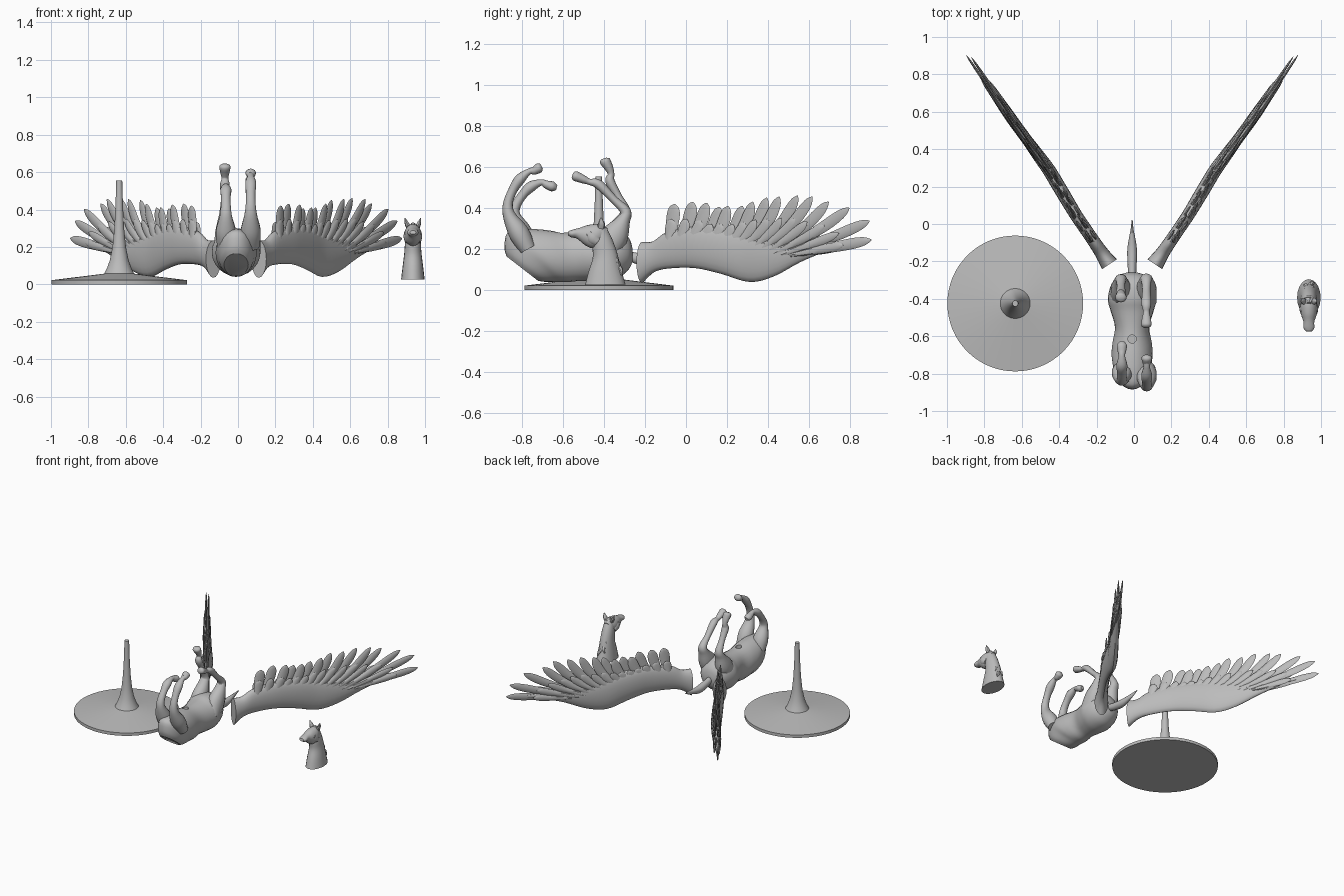
import bpy, bmesh, math
from mathutils import Vector

if "Cube" in bpy.data.objects:
    bpy.data.objects.remove(bpy.data.objects["Cube"])

grey = bpy.data.materials.new("plain grey")
grey.use_nodes = True
grey.diffuse_color = (0.5, 0.5, 0.5, 1)
grey.node_tree.nodes["Principled BSDF"].inputs["Base Color"].default_value = grey.diffuse_color

MID = -0.01          # x of the body's centre line
X = Vector((1, 0, 0))


def smooth(rows, n=4):
    """Catmull-Rom interpolation between rows of numbers."""
    out = []
    for i in range(len(rows) - 1):
        a, b, c, d = (rows[max(i - 1, 0)], rows[i], rows[i + 1], rows[min(i + 2, len(rows) - 1)])
        for k in range(n):
            t = k / n
            out.append([q + 0.5 * t * (r - p + t * (2 * p - 5 * q + 4 * r - s + t * (3 * (q - r) + s - p)))
                        for p, q, r, s in zip(a, b, c, d)])
    return out + [list(rows[-1])]


def lerp_table(table, y):
    for (y0, v0), (y1, v1) in zip(table, table[1:]):
        if y <= y1:
            return v0 + (v1 - v0) * (y - y0) / (y1 - y0)
    return table[-1][1]


def loft(bm, rings):
    """Skin a list of closed rings and cap both ends."""
    vs = [[bm.verts.new(p) for p in r] for r in rings]
    n = len(rings[0])
    for a, b in zip(vs, vs[1:]):
        for i in range(n):
            bm.faces.new((a[i], a[(i + 1) % n], b[(i + 1) % n], b[i]))
    bm.faces.new(vs[0])
    bm.faces.new(vs[-1])


def oval(centre, u, v, n):
    return [centre + u * math.cos(math.tau * i / n) + v * math.sin(math.tau * i / n) for i in range(n)]


def hull(bm, rows, cx, n=24, steps=4):
    """Rows: two opposite points (y, z, y, z) and a half width."""
    rings = []
    for y0, z0, y1, z1, w in smooth(rows, steps):
        a, b = Vector((cx, y0, z0)), Vector((cx, y1, z1))
        rings.append(oval((a + b) / 2, (a - b) / 2, X * w, n))
    loft(bm, rings)


def limb(bm, rows, side=X, n=12, steps=4):
    """Rows: x, y, z, half width in the plane, half width along side."""
    rows = smooth(rows, steps)
    pts = [Vector(r[:3]) for r in rows]
    rings = []
    for i, r in enumerate(rows):
        tangent = pts[min(i + 1, len(pts) - 1)] - pts[max(i - 1, 0)]
        across = tangent.cross(side).normalized()
        rings.append(oval(pts[i], across * r[3], side * r[4], n))
    loft(bm, rings)


def finish(bm, name, angle=40):
    bmesh.ops.recalc_face_normals(bm, faces=bm.faces)
    mesh = bpy.data.meshes.new(name)
    bm.to_mesh(mesh)
    bm.free()
    mesh.materials.append(grey)
    ob = bpy.data.objects.new(name, mesh)
    bpy.context.collection.objects.link(ob)
    bpy.ops.object.select_all(action='DESELECT')
    ob.select_set(True)
    bpy.context.view_layer.objects.active = ob
    bpy.ops.object.shade_smooth_by_angle(angle=math.radians(angle))
    return ob


# Display stand: shallow disc with a flared stem
bm = bmesh.new()
profile = [(0.363, 0), (0.363, 0.022), (0.08, 0.057), (0.066, 0.085), (0.05, 0.13),
           (0.036, 0.2), (0.026, 0.3), (0.02, 0.42), (0.016, 0.555)]
loft(bm, [oval(Vector((-0.635, -0.425, z)), X * r, Vector((0, r, 0)), 64) for r, z in profile])
finish(bm, "display_stand", 30)

# Body lying on its back, cut flat at the neck
bm = bmesh.new()
hull(bm, [(-.875, .165, -.72, .045, .065), (-.885, .21, -.68, .04, .085), (-.87, .28, -.63, .04, .1),
          (-.80, .298, -.60, .04, .11), (-.70, .295, -.57, .04, .105), (-.58, .28, -.52, .045, .092),
          (-.47, .285, -.46, .045, .115), (-.40, .30, -.40, .045, .13), (-.32, .29, -.33, .06, .112),
          (-.275, .25, -.28, .1, .075), (-.26, .2, -.26, .14, .03)], MID)
body = finish(bm, "body", 35)

# Round socket in the belly
bpy.ops.mesh.primitive_cylinder_add(vertices=24, radius=0.022, depth=0.2, location=(MID, -0.615, 0.31))
cutter = bpy.context.object
cutter.name = "socket_cutter"
cutter.hide_render = True
cutter.data.materials.append(grey)
mod = body.modifiers.new("socket", 'BOOLEAN')
mod.operation = 'DIFFERENCE'
mod.object = cutter
bpy.context.view_layer.objects.active = body
bpy.ops.object.modifier_apply(modifier=mod.name)
bpy.data.objects.remove(cutter)

# Legs: y, z, radius along each limb, ending in a rounded hoof
legs = {
    "front_left_leg": (.068, [(-.77, .20, .04), (-.815, .28, .05), (-.86, .36, .032), (-.868, .42, .024),
                              (-.845, .485, .022), (-.81, .54, .026), (-.765, .578, .015), (-.74, .582, .02),
                              (-.715, .597, .024), (-.703, .603, .012)]),
    "front_right_leg": (-.065, [(-.77, .20, .04), (-.80, .28, .05), (-.835, .36, .03), (-.83, .41, .024),
                                (-.795, .465, .022), (-.755, .505, .026), (-.705, .525, .015), (-.68, .515, .02),
                                (-.65, .505, .024), (-.63, .50, .012)]),
    "hind_left_leg": (.066, [(-.41, .17, .06), (-.35, .26, .068), (-.305, .34, .034), (-.295, .385, .026),
                             (-.35, .44, .019), (-.425, .515, .023), (-.47, .528, .015), (-.50, .54, .02),
                             (-.54, .557, .024), (-.553, .562, .012)]),
    "hind_right_leg": (-.07, [(-.41, .17, .06), (-.35, .26, .068), (-.31, .34, .034), (-.295, .385, .026),
                              (-.33, .455, .019), (-.37, .53, .023), (-.365, .565, .016), (-.375, .595, .021),
                              (-.395, .63, .026), (-.40, .642, .013)]),
}
for name, (x, path) in legs.items():
    bm = bmesh.new()
    limb(bm, [(x, y, z, r, min(r * 1.15, .055)) for y, z, r in path], n=14)
    finish(bm, name, 50)

# Tail
bm = bmesh.new()
limb(bm, [(MID, -.29, .17, .022, .02), (MID, -.22, .15, .028, .024), (MID, -.14, .14, .027, .026),
          (MID, -.07, .15, .018, .016), (MID, -.03, .158, .014, .008), (MID, .02, .17, .003, .003)])
finish(bm, "tail")

# Head on its upright neck
HX = 0.935
bm = bmesh.new()
hull(bm, [(-.492, .025, -.295, .028, .063), (-.475, .09, -.315, .10, .055), (-.455, .155, -.335, .18, .046),
          (-.455, .205, -.36, .25, .042), (-.45, .25, -.39, .31, .036)], HX, 20)
hull(bm, [(-.40, .235, -.38, .30, .025), (-.45, .205, -.42, .322, .045), (-.49, .218, -.475, .318, .042),
          (-.53, .25, -.515, .305, .029), (-.56, .258, -.552, .295, .029), (-.576, .268, -.572, .288, .016)], HX, 20)
for s in (-1, 1):   # ears and cheeks
    limb(bm, [(HX + s * .022, -.415, .30, .016, .014), (HX + s * .032, -.412, .325, .017, .012),
              (HX + s * .042, -.415, .355, .002, .002)], n=8)
    limb(bm, [(HX + s * .035, -.43, .235, .018, .01), (HX + s * .038, -.455, .255, .026, .012),
              (HX + s * .036, -.475, .28, .014, .01)], n=8)
finish(bm, "head_and_neck")

# Mane: overlapping locks down the back of the neck
bm = bmesh.new()
for i in range(9):
    t = i / 8
    y, z = -.41 + .085 * t, .312 - .20 * t
    s = (-1) ** i
    limb(bm, [(HX, y - .015, z + .01, .012, .012), (HX + s * .012, y + .004, z - .01, .014, .016),
              (HX + s * .026, y + .012, z - .04, .003, .004)], n=8)
finish(bm, "mane")

# Wings: lens-shaped arm with rows of overlapping feathers
plan = [(-.21, .125), (.05, .302), (.29, .445), (.56, .643), (.91, .882)]
arm = [(-.215, .235, .035, .048), (-.16, .238, .085, .038), (-.09, .285, .105, .034), (.04, .31, .108, .034),
       (.17, .305, .08, .036), (.31, .285, .04, .035), (.43, .26, .068, .03), (.56, .235, .138, .022),
       (.70, .235, .195, .012), (.78, .235, .215, .004)]
tips = [(-.05, .42), (.03, .43), (.107, .425), (.16, .405), (.21, .41), (.27, .41), (.33, .43), (.39, .45),
        (.46, .455), (.54, .46), (.62, .455), (.69, .43), (.80, .40), (.89, .337), (.907, .245)]
leaf = ((0, .5, .012), (.3, .75, .012), (.6, 1, .009), (.8, 1, .007), (.93, .7, .005), (1, .1, .001))


def build_wing(name, s):
    normal = Vector((0.83 * s, -0.55, 0))

    def place(y, z, off=0):
        return Vector((MID + s * lerp_table(plan, y), y, z)) + normal * off

    bm = bmesh.new()
    rings = []
    for y, top, low, thick in smooth(arm):
        rings.append(oval(place(y, (top + low) / 2), Vector((0, 0, (top - low) / 2)), normal * thick, 20))
    loft(bm, rings)
    for i, (ty, tz) in enumerate(tips):
        t = i / (len(tips) - 1)
        by, bz = -.08 + .60 * t, .20 - .03 * t
        bend = .02 * math.sin(math.pi * t)
        # long feather, then a shorter covert on each face
        for reach, off, wide in ((1, .008 * (-1) ** i, .037), (.66, .017, .03), (.6, -.017, .03)):
            rows = []
            for k, w, thick in leaf:
                f = k * reach
                y = by + (ty - by) * f + bend * math.sin(math.pi * f)
                z = bz + (tz - bz) * f - bend * math.sin(math.pi * f)
                rows.append((*place(y, z, off), w * wide * (1 - .3 * t), thick))
            limb(bm, rows, normal, 8, 3)
    finish(bm, name)


build_wing("left_wing", 1)
build_wing("right_wing", -1)
